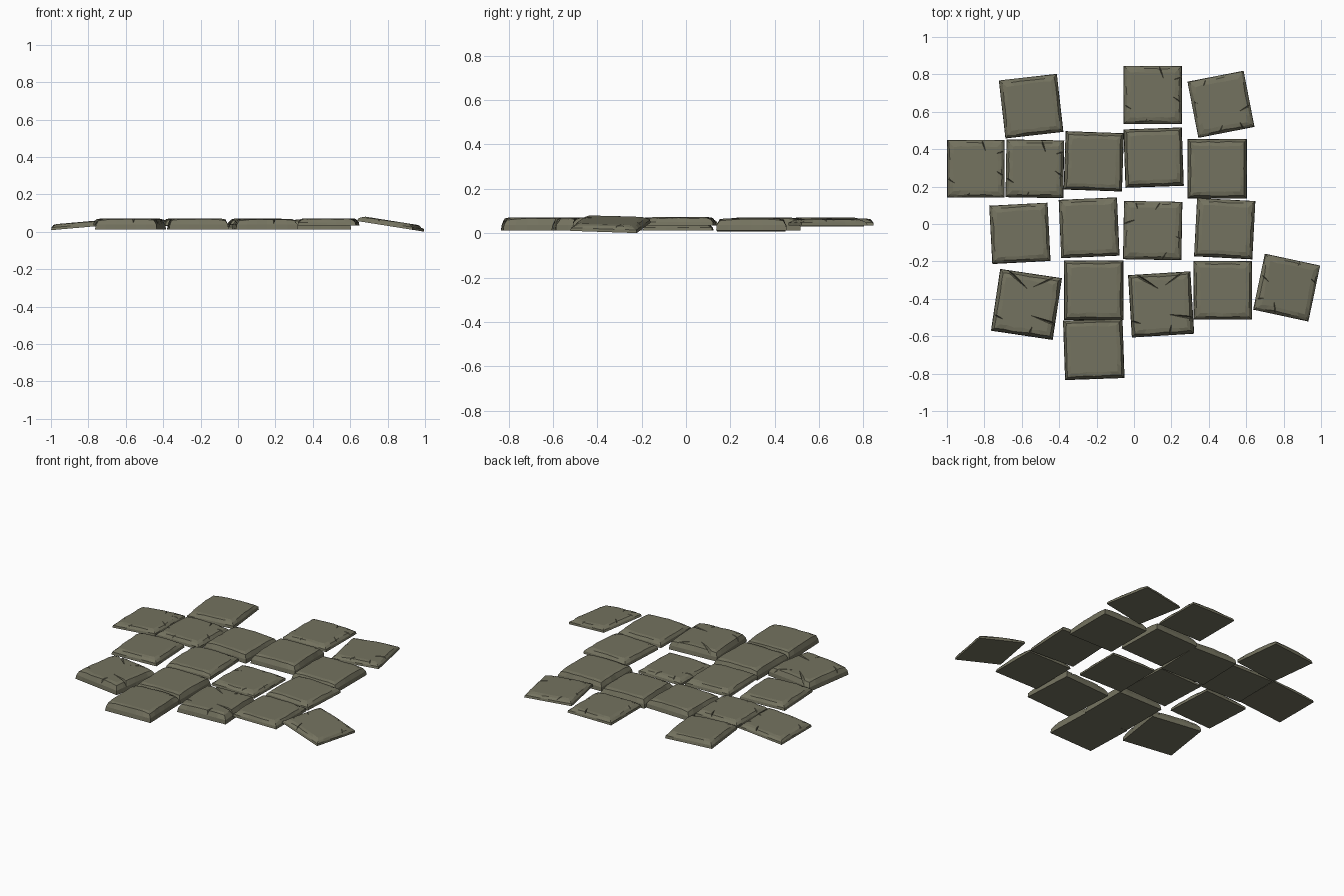
import bpy, bmesh, math, random
from mathutils import Matrix, Vector

if "Cube" in bpy.data.objects:
    bpy.data.objects.remove(bpy.data.objects["Cube"])

random.seed(7)
stone = bpy.data.materials.new("olive grey stone")
stone.diffuse_color = (0.175, 0.17, 0.115, 1)
stone.use_nodes = True
stone.node_tree.nodes["Principled BSDF"].inputs["Base Color"].default_value = stone.diffuse_color
HALF = 0.156
SEG = 6  # points along each tile side

# crack layouts: edge start and inner tip, in fractions of the half width, then mouth width
CRACKS = {
    "A": [((0.2, 1.05), (0.42, 0.42), 0.12), ((1.05, 0.62), (0.62, 0.5), 0.16),
          ((1.05, -0.3), (0.6, 0.0), 0.14), ((-1.05, -0.3), (-0.62, -0.55), 0.15),
          ((-0.3, -1.05), (-0.15, -0.7), 0.12)],
    "B": [((-0.75, 1.0), (0.1, 0.4), 0.15), ((0.85, 1.05), (0.0, 0.5), 0.1),
          ((1.05, -0.5), (0.05, -0.3), 0.14), ((-1.05, -0.45), (-0.6, -0.6), 0.12),
          ((0.2, -1.05), (0.3, -0.6), 0.14)],
}

# x, y, turn, base height, thickness, tilt about y, scale, crack layout, quarter turns
TILES = [
    (-0.55, 0.63, 6.5, 0.030, 0.040, 0, 1.0, None, 0),
    (0.10, 0.69, 0, 0.034, 0.032, 0, 1.0, "A", 0),
    (0.465, 0.64, 11, 0.034, 0.030, 0, 0.98, "A", 3),
    (-0.845, 0.295, 0, 0.022, 0.030, -5, 0.99, "A", 0),
    (-0.53, 0.295, -1, 0.030, 0.036, 0, 0.99, "A", 0),
    (-0.215, 0.335, -2, 0.012, 0.056, 0, 1.0, None, 1),
    (0.105, 0.355, 2, 0.012, 0.058, 0, 1.0, None, 0),
    (0.445, 0.295, 0, 0.012, 0.054, 0, 1.02, None, 2),
    (-0.61, -0.05, 3, 0.034, 0.037, 0, 1.0, None, 0),
    (-0.24, -0.02, 2.5, 0.034, 0.037, 0, 1.0, None, 1),
    (0.10, -0.035, -1, 0.012, 0.031, 0, 1.0, "A", 1),
    (0.485, -0.025, -3, 0.034, 0.038, 0, 1.0, None, 0),
    (-0.575, -0.43, -8.5, 0.012, 0.058, 0, 1.07, "B", 0),
    (-0.215, -0.355, 0, 0.012, 0.058, 0, 1.02, None, 0),
    (0.145, -0.43, 3.5, 0.012, 0.057, 0, 1.07, "B", 0),
    (0.475, -0.355, 0, 0.034, 0.037, 0, 1.0, None, 3),
    (0.816, -0.34, -12, 0.029, 0.030, 9, 0.98, "A", 2),
    (-0.215, -0.67, 2, 0.012, 0.058, 0, 1.02, None, 2),
]


def ring(bm, half, z, wobble, drop):
    """Square loop of points with worn, slightly wavy edges and lowered corners."""
    verts = []
    for side in range(4):
        turn = Matrix.Rotation(side * math.pi / 2, 3, 'Z')
        for i in range(SEG):
            t = -1 + 2 * i / SEG
            p = turn @ Vector((half * t, -half, 0))
            k = half + random.uniform(-wobble, wobble)
            p *= k / half
            p.z = z - drop * (t ** 4 + random.uniform(0, 0.5))
            verts.append(bm.verts.new(p))
    return verts


def mesh_object(name, bm):
    bmesh.ops.recalc_face_normals(bm, faces=bm.faces)
    me = bpy.data.meshes.new(name)
    bm.to_mesh(me)
    bm.free()
    me.materials.append(stone)
    ob = bpy.data.objects.new(name, me)
    bpy.context.collection.objects.link(ob)
    return ob


def slab(name, h):
    """Tile body: flat base, steep side, worn bevel, flat top."""
    bm = bmesh.new()
    loops = [ring(bm, HALF, 0, 0, 0),
             ring(bm, HALF * 0.98, h * 0.45, 0.0015, 0),
             ring(bm, HALF * 0.90, h - 0.002, 0.003, 0.006),
             ring(bm, HALF * 0.77, h, 0.004, 0)]
    n = len(loops[0])
    for a, b in zip(loops, loops[1:]):
        for i in range(n):
            j = (i + 1) % n
            bm.faces.new((a[i], a[j], b[j], b[i]))
    top = bm.faces.new(loops[-1])
    for v in top.verts:
        v.co.z = h
    bm.faces.new(loops[0][::-1])
    return mesh_object(name, bm)


def crack_cutter(layout, h):
    """Thin V-shaped wedges that taper from the tile edge to a tip on the top."""
    bm = bmesh.new()
    for start, tip, width in CRACKS[layout]:
        s, t = Vector((*start, 0)) * HALF, Vector((*tip, 0)) * HALF
        across = (t - s).cross(Vector((0, 0, 1))).normalized() * width * HALF / 2
        up = Vector((0, 0, h + 0.006))
        low = Vector((0, 0, h * 0.4))
        pts = [bm.verts.new(p) for p in (s + across + up, s - across + up, s + low, t + up)]
        for tri in ((0, 1, 2), (0, 1, 3), (1, 2, 3), (0, 2, 3)):
            bm.faces.new([pts[i] for i in tri])
    cutter = mesh_object("crack_cutter", bm)
    cutter.hide_render = True
    return cutter


for i, (x, y, turn, z, h, tilt, scale, layout, quarter) in enumerate(TILES, 1):
    ob = slab(f"paving_stone_{i:02d}", h)
    if layout:
        # carve the cracks, then discard the cutter
        cutter = crack_cutter(layout, h)
        mod = ob.modifiers.new("cracks", 'BOOLEAN')
        mod.operation, mod.solver, mod.object = 'DIFFERENCE', 'EXACT', cutter
        deps = bpy.context.evaluated_depsgraph_get()
        carved = bpy.data.meshes.new_from_object(ob.evaluated_get(deps))
        ob.modifiers.clear()
        ob.data = carved
        bpy.data.objects.remove(cutter)
    ob.data.transform(Matrix.Rotation(quarter * math.pi / 2, 4, 'Z'))
    ob.matrix_world = (Matrix.Translation((x, y, z))
                       @ Matrix.Rotation(math.radians(tilt), 4, 'Y')
                       @ Matrix.Rotation(math.radians(turn), 4, 'Z')
                       @ Matrix.Diagonal((scale, scale, 1, 1)))
